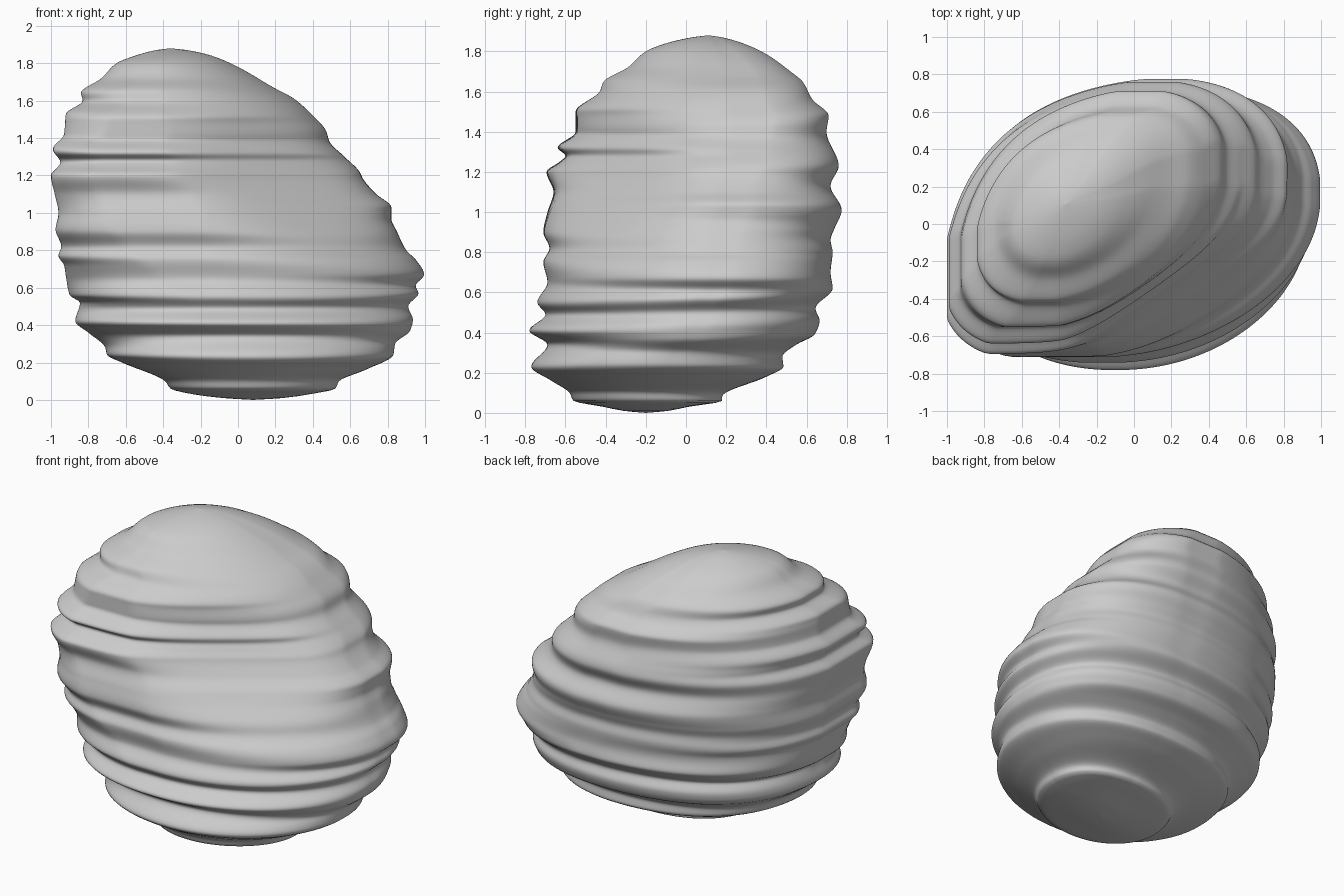
import bpy, bmesh, math

# Silhouette profiles: (height, offset) on the left, right, front and back
LEFT = [(0, .08), (.01, -.08), (.03, -.24), (.06, -.36), (.1, -.39), (.2, -.62), (.24, -.7), (.28, -.71),
        (.36, -.8), (.42, -.87), (.52, -.845), (.56, -.9), (.66, -.92), (.72, -.93), (.77, -.96), (.82, -.945),
        (.91, -.975), (1, -.96), (1.1, -.98), (1.2, -1), (1.27, -.95), (1.34, -.99), (1.42, -.93), (1.53, -.92),
        (1.6, -.83), (1.64, -.84), (1.72, -.73), (1.8, -.65), (1.84, -.55), (1.87, -.44), (1.88, -.36)]
RIGHT = [(0, .08), (.01, .24), (.03, .38), (.06, .52), (.1, .54), (.16, .68), (.24, .83), (.3, .84),
         (.37, .92), (.43, .935), (.5, .91), (.57, .965), (.61, .95), (.67, .995), (.75, .95), (.8, .9),
         (.9, .85), (.97, .82), (1.03, .82), (1.1, .74), (1.18, .67), (1.22, .65), (1.3, .57), (1.38, .49),
         (1.44, .47), (1.53, .39), (1.61, .3), (1.67, .19), (1.78, 0), (1.84, -.14), (1.87, -.27), (1.88, -.36)]
FRONT = [(0, -.2), (.01, -.31), (.03, -.41), (.06, -.56), (.1, -.58), (.16, -.67), (.23, -.77), (.34, -.69),
         (.41, -.78), (.49, -.7), (.55, -.74), (.65, -.69), (.75, -.71), (.82, -.68), (.9, -.71), (1, -.69),
         (1.1, -.66), (1.2, -.695), (1.25, -.63), (1.28, -.6), (1.32, -.64), (1.4, -.55), (1.5, -.55), (1.6, -.43),
         (1.65, -.41), (1.72, -.29), (1.8, -.2), (1.84, -.1), (1.87, .03), (1.88, .11)]
BACK = [(0, -.2), (.01, -.09), (.03, .01), (.06, .18), (.08, .18), (.18, .4), (.23, .485), (.28, .48),
        (.34, .55), (.39, .64), (.46, .665), (.52, .645), (.62, .73), (.7, .72), (.8, .73), (.86, .72),
        (.92, .74), (1.01, .775), (1.13, .72), (1.23, .76), (1.4, .7), (1.48, .71), (1.56, .63), (1.65, .58),
        (1.7, .52), (1.78, .41), (1.83, .31), (1.87, .18), (1.88, .11)]
# Diagonal lean of the oval section, and reach of the sloped front-right side
LEAN = [(0, .14), (.25, .1), (.7, .17), (1, .21), (1.2, .26), (1.5, .33), (1.88, .33)]
REACH = [(0, 1.2), (.6, .97), (.8, .75), (1, .61), (1.2, .51), (1.45, .53), (1.6, .62), (1.88, .9)]


def sample(pts, z):
    """Smooth monotone interpolation through profile points."""
    n = len(pts)
    i = 0
    while i < n - 2 and z > pts[i + 1][0]:
        i += 1

    def slope(k):
        return (pts[k + 1][1] - pts[k][1]) / (pts[k + 1][0] - pts[k][0])

    def tangent(k):
        if k == 0:
            return slope(0)
        if k == n - 1:
            return slope(n - 2)
        a, b = slope(k - 1), slope(k)
        return 2 * a * b / (a + b) if a * b > 0 else 0

    (z0, v0), (z1, v1) = pts[i], pts[i + 1]
    h = z1 - z0
    t = (z - z0) / h
    return (v0 * (1 + 2 * t) * (1 - t) ** 2 + v1 * t * t * (3 - 2 * t)
            + h * t * (1 - t) * (tangent(i) * (1 - t) - tangent(i + 1) * t))


def ring(z, segs):
    """Leaning oval cross-section with fuller corners and a flattened front right."""
    l, r, f, b = (sample(p, z) for p in (LEFT, RIGHT, FRONT, BACK))
    cx, cy, ax, ay = (l + r) / 2, (f + b) / 2, (r - l) / 2, (b - f) / 2
    phi = math.asin(sample(LEAN, z))
    reach = sample(REACH, z)
    front_left = .38 * math.exp(-((z - 1) / .55) ** 2)
    nx, ny, soft = .573, -.82, .06
    out = []
    for k in range(segs):
        t = 2 * math.pi * k / segs
        u, v = math.cos(t), math.sin(t + phi)
        if u < 0:
            fill = front_left if v < 0 else .2
        else:
            fill = 0 if v < 0 else .12
        grow = 1 + fill * (u * v) ** 2
        x = ax * max(-1, min(1, u * grow))
        y = ay * max(-1, min(1, v * grow))
        s = x * nx + y * ny
        cut = soft * math.log(1 + math.exp((s - reach) / soft)) if s > 0 else 0
        out.append((cx + x - nx * cut, cy + y - ny * cut, z))
    return out


# Boulder body: stacked rings, closer together near the poles
SEGS, TOP = 160, 1.88
heights = [.001, .003, .006] + [.01 * i for i in range(1, 188)] + [1.874, 1.877, 1.879]
bm = bmesh.new()
rings = [[bm.verts.new(p) for p in ring(z, SEGS)] for z in heights]
for lo, hi in zip(rings, rings[1:]):
    for k in range(SEGS):
        m = (k + 1) % SEGS
        bm.faces.new((lo[k], lo[m], hi[m], hi[k]))

# Close both poles
bottom = bm.verts.new((.08, -.2, 0))
top = bm.verts.new((-.36, .11, TOP))
for k in range(SEGS):
    m = (k + 1) % SEGS
    bm.faces.new((bottom, rings[0][m], rings[0][k]))
    bm.faces.new((top, rings[-1][k], rings[-1][m]))
for face in bm.faces:
    face.smooth = True
mesh = bpy.data.meshes.new("layered_boulder")
bm.to_mesh(mesh)
bm.free()
boulder = bpy.data.objects.new("layered_boulder", mesh)
bpy.context.collection.objects.link(boulder)
